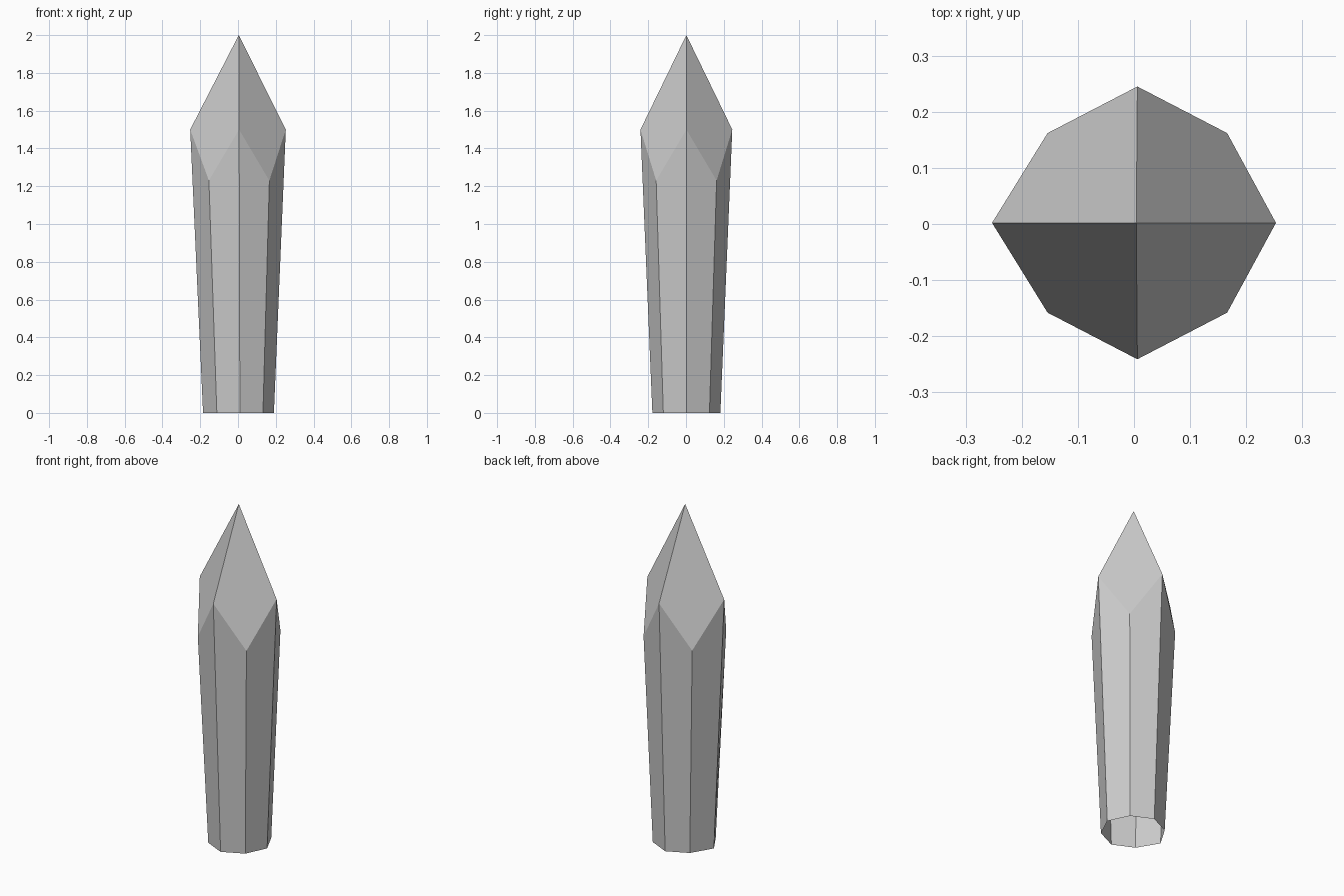
import bpy
import bmesh

# Remove the default object
cube = bpy.data.objects.get("Cube")
if cube:
    bpy.data.objects.remove(cube, do_unlink=True)

# Single flat colour
grey = bpy.data.materials.new("light grey stone")
grey.use_nodes = True
colour = (0.6, 0.6, 0.6, 1.0)
grey.diffuse_color = colour
grey.node_tree.nodes["Principled BSDF"].inputs["Base Color"].default_value = colour

bm = bmesh.new()


# Eight-sided ring: points on the axes alternate with points on the diagonals
def ring(cx, cy, left, right, depth, diag, z_axis, z_diag):
    corners = [
        (right, 0), (diag, diag), (0, depth), (-diag, diag),
        (-left, 0), (-diag, -diag), (0, -depth), (diag, -diag),
    ]
    return [bm.verts.new((cx + x, cy + y, z_diag if i % 2 else z_axis))
            for i, (x, y) in enumerate(corners)]


base = ring(0.01, 0.002, 0.195, 0.18, 0.18, 0.122, 0, 0)
shoulder = ring(0.006, 0.002, 0.259, 0.247, 0.243, 0.16, 1.5, 1.23)
apex = bm.verts.new((0.004, 0.002, 2))

# Tapered shaft, open underneath
for i in range(8):
    j = (i + 1) % 8
    bm.faces.new((base[i], base[j], shoulder[j], shoulder[i]))

# Four kite-shaped facets meeting at the tip
for i in range(0, 8, 2):
    bm.faces.new((shoulder[i], shoulder[i + 1], shoulder[(i + 2) % 8], apex))

mesh = bpy.data.meshes.new("crystal_spike")
bm.to_mesh(mesh)
bm.free()
mesh.materials.append(grey)
spike = bpy.data.objects.new("crystal_spike", mesh)
bpy.context.collection.objects.link(spike)
